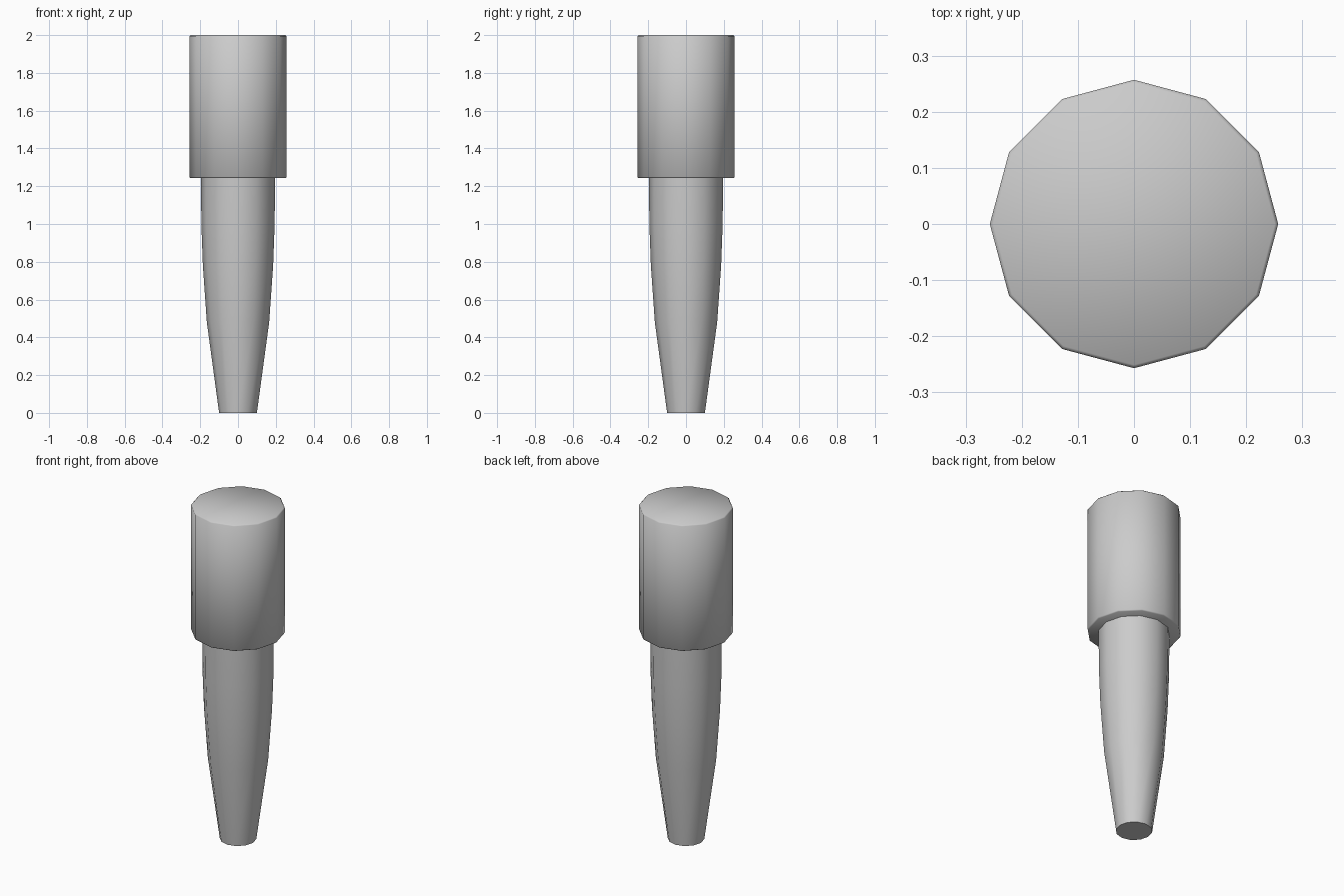
import bpy
import bmesh
import math

if "Cube" in bpy.data.objects:
    bpy.data.objects.remove(bpy.data.objects["Cube"], do_unlink=True)

SIDES = 12

# Single plain grey material
grey = bpy.data.materials.new("plain_grey")
grey.use_nodes = True
colour = (0.6, 0.6, 0.6, 1.0)
grey.diffuse_color = colour
grey.node_tree.nodes["Principled BSDF"].inputs["Base Color"].default_value = colour


def lathe(name, profile):
    """Turn a (radius, height) profile into a closed round solid."""
    bm = bmesh.new()
    rings = []
    for r, z in profile:
        rings.append([bm.verts.new((r * math.cos(2 * math.pi * i / SIDES),
                                    r * math.sin(2 * math.pi * i / SIDES), z))
                      for i in range(SIDES)])
    for low, high in zip(rings, rings[1:]):
        for i in range(SIDES):
            j = (i + 1) % SIDES
            bm.faces.new((low[i], low[j], high[j], high[i]))
    bm.faces.new(rings[0][::-1])
    bm.faces.new(rings[-1])
    mesh = bpy.data.meshes.new(name)
    bm.to_mesh(mesh)
    bm.free()
    mesh.materials.append(grey)
    obj = bpy.data.objects.new(name, mesh)
    bpy.context.collection.objects.link(obj)
    bpy.ops.object.select_all(action='DESELECT')
    obj.select_set(True)
    bpy.context.view_layer.objects.active = obj
    bpy.ops.object.shade_smooth_by_angle(angle=math.radians(50))
    return obj


# Tapered shaft, flat at the foot
lathe("tapered_shaft", [(0.10, 0.0), (0.165, 0.48), (0.186, 0.78),
                        (0.194, 1.0), (0.196, 1.25)])

# Wide head with a fine chamfer on both rims
lathe("head", [(0.251, 1.243), (0.257, 1.249), (0.257, 1.994), (0.251, 2.0)])
